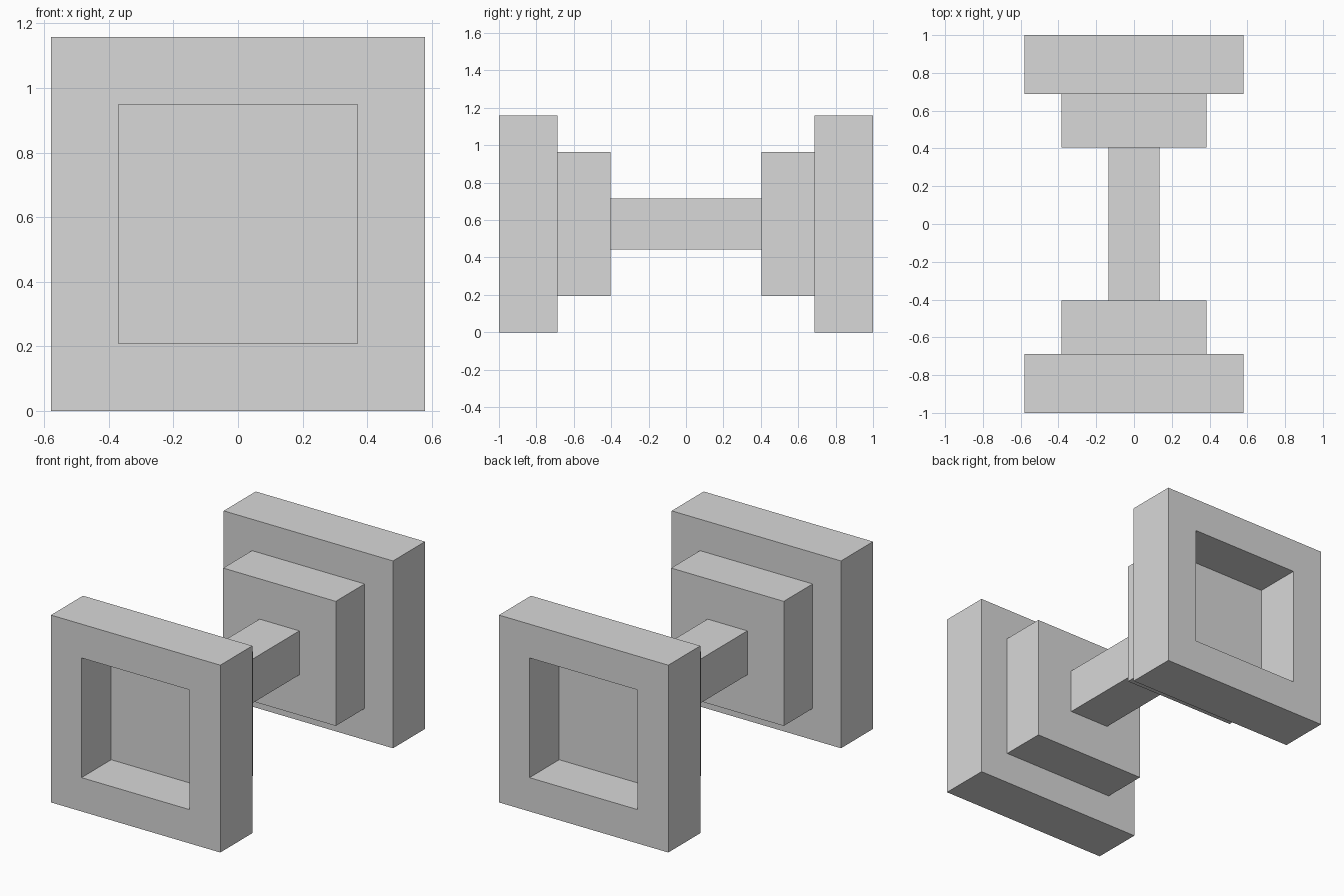
import bpy
import bmesh
from mathutils import Vector

cube = bpy.data.objects.get("Cube")
if cube:
    bpy.data.objects.remove(cube, do_unlink=True)

MID = 0.579       # height of the long axis
END = 1.0         # outer face of the end plates
PLATE_IN = 0.687  # inner face of the end plates
BLOCK_IN = 0.405  # inner face of the stepped blocks
COLOUR = (0.69, 0.69, 0.69, 1)

grey = bpy.data.materials.new("light_grey")
grey.use_nodes = True
grey.diffuse_color = COLOUR
grey.node_tree.nodes["Principled BSDF"].inputs["Base Color"].default_value = COLOUR


def square_bar(name, half, y0, y1, recess=None, mirror=False):
    """Square bar along y; recess = (rim width, depth) cut into its front face."""
    bm = bmesh.new()
    bmesh.ops.create_cube(bm, size=1)
    bmesh.ops.scale(bm, vec=(2 * half, y1 - y0, 2 * half), verts=bm.verts)
    bmesh.ops.translate(bm, vec=(0, (y0 + y1) / 2, MID), verts=bm.verts)
    if recess:
        rim, depth = recess
        bm.normal_update()
        face = min(bm.faces, key=lambda f: f.calc_center_median().y)
        # the inset makes the rim, the extrusion makes the recess walls
        bmesh.ops.inset_region(bm, faces=[face], thickness=rim, use_even_offset=True)
        floor = bmesh.ops.extrude_discrete_faces(bm, faces=[face])["faces"][0]
        bmesh.ops.translate(bm, vec=Vector((0, depth, 0)), verts=floor.verts)
    bmesh.ops.recalc_face_normals(bm, faces=bm.faces)
    mesh = bpy.data.meshes.new(name)
    bm.to_mesh(mesh)
    bm.free()
    mesh.materials.append(grey)
    obj = bpy.data.objects.new(name, mesh)
    bpy.context.collection.objects.link(obj)
    if mirror:
        mod = obj.modifiers.new("front_to_back", "MIRROR")
        mod.use_axis = (False, True, False)
        mod.use_mirror_merge = False


# Hollowed end plates, stepped blocks and the handle joining them
square_bar("end_plates", MID, -END, -PLATE_IN, recess=(0.209, 0.29), mirror=True)
square_bar("stepped_blocks", 0.385, -PLATE_IN, -BLOCK_IN, mirror=True)
square_bar("handle", 0.136, -BLOCK_IN, BLOCK_IN)
